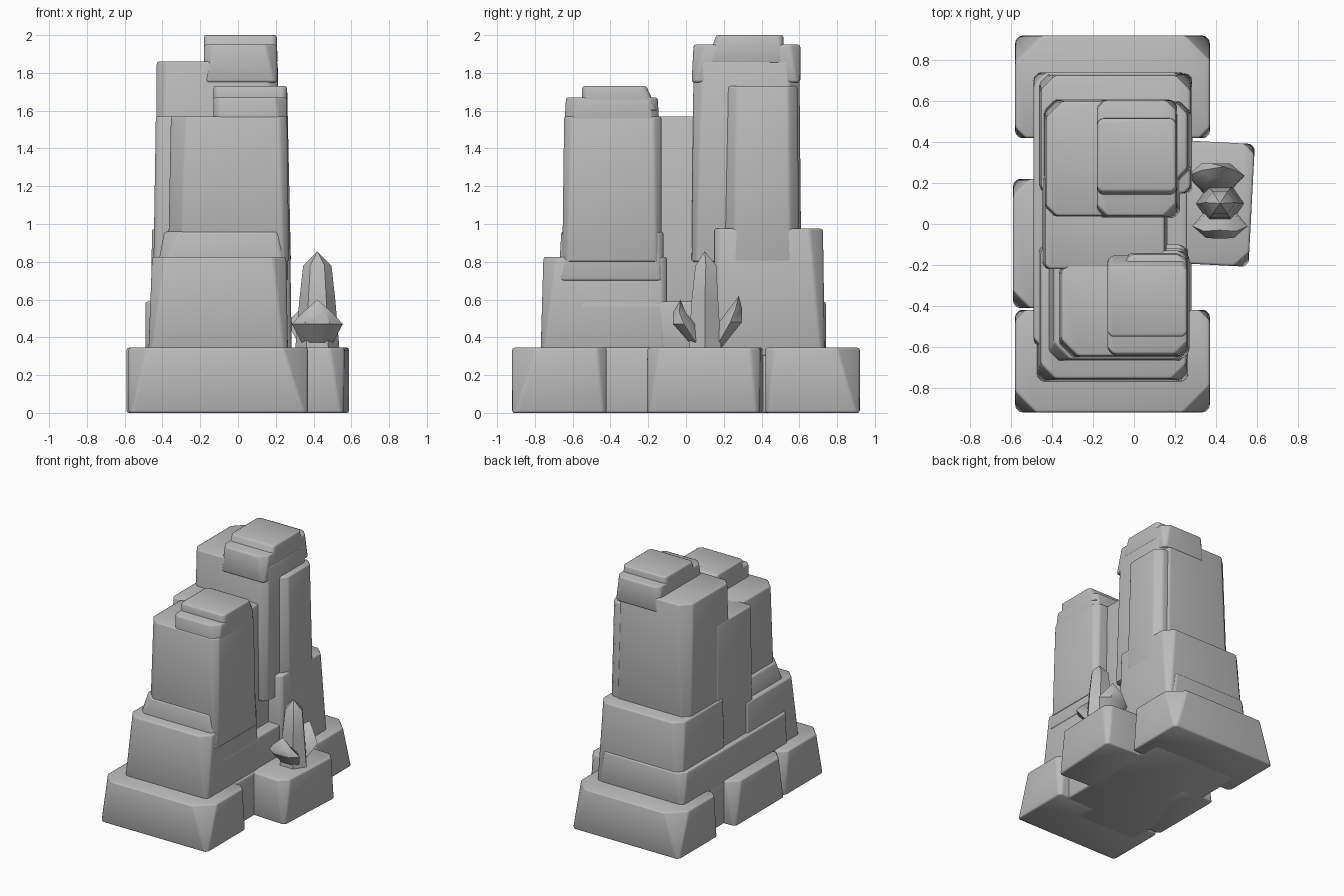
import bpy, bmesh, math
from mathutils import Vector

if "Cube" in bpy.data.objects:
    bpy.data.objects.remove(bpy.data.objects["Cube"])

stone = bpy.data.materials.new("stone grey")
stone.diffuse_color = (0.5, 0.5, 0.5, 1)
stone.use_nodes = True
stone.node_tree.nodes["Principled BSDF"].inputs["Base Color"].default_value = stone.diffuse_color


def finish(name, bm, bevel, angle):
    bmesh.ops.recalc_face_normals(bm, faces=bm.faces)
    if bevel:
        bmesh.ops.bevel(bm, geom=bm.edges[:], offset=bevel, segments=2, profile=0.5,
                        affect='EDGES', clamp_overlap=True)
    me = bpy.data.meshes.new(name)
    bm.to_mesh(me)
    bm.free()
    me.materials.append(stone)
    ob = bpy.data.objects.new(name, me)
    bpy.context.collection.objects.link(ob)
    bpy.ops.object.select_all(action='DESELECT')
    ob.select_set(True)
    bpy.context.view_layer.objects.active = ob
    bpy.ops.object.shade_smooth_by_angle(angle=math.radians(angle))
    return ob


def outline(x0, x1, y0, y1, c):
    # rectangle with cut corners: front left, front right, back right, back left
    a, b, d, e = c
    return [(x0, y0 + a), (x0 + a, y0), (x1 - b, y0), (x1, y0 + b),
            (x1, y1 - d), (x1 - d, y1), (x0 + e, y1), (x0, y1 - e)]


def block(name, x, y, z, low=(.03,) * 4, top=(.05,) * 4, inset=(0, 0, 0, 0), bevel=0.012):
    # stone block; inset narrows the top on the left, right, front, back
    bm = bmesh.new()
    l, r, f, k = inset
    lower = [bm.verts.new((*p, z[0])) for p in outline(*x, *y, low)]
    upper = [bm.verts.new((*p, z[1])) for p in
             outline(x[0] + l, x[1] - r, y[0] + f, y[1] - k, top)]
    bm.faces.new(lower[::-1])
    bm.faces.new(upper)
    for i in range(8):
        j = (i + 1) % 8
        bm.faces.new((lower[i], lower[j], upper[j], upper[i]))
    return finish(name, bm, bevel, 45)


def crystal(name, path, radii, squash):
    # six-sided crystal lofted along a path, pointed at the tip
    bm = bmesh.new()
    rings = []
    for p, r in zip(path, radii):
        rings.append([bm.verts.new((p[0] + r * math.cos(i * math.pi / 3),
                                    p[1] + r * squash * math.sin(i * math.pi / 3), p[2]))
                      for i in range(6)])
    tip = bm.verts.new(path[-1])
    for a, b in zip(rings, rings[1:]):
        for i in range(6):
            j = (i + 1) % 6
            bm.faces.new((a[i], a[j], b[j], b[i]))
    for i in range(6):
        bm.faces.new((rings[-1][i], rings[-1][(i + 1) % 6], tip))
    bm.faces.new(rings[0][::-1])
    finish(name, bm, 0, 40)


# base stones
S = (.02,) * 4
block("front_base", (-.58, .37), (-.92, -.42), (0, .345), S, (.1, .13, .05, .05))
block("back_base", (-.58, .37), (.42, .92), (0, .345), S, (.05, .05, .12, .13))
block("left_base", (-.59, -.3), (-.41, .22), (0, .345), S, (.08, .03, .03, .08))
block("base_core", (-.49, .28), (-.6, .6), (0, .345), S, S)

# right base stone, slightly turned
right = block("right_base", (-.19, .18), (-.3, .3), (0, .345), S, (.04, .07, .05, .05))
right.location = (.395, .1, 0)
right.rotation_euler.z = math.radians(-3)

# stepped tiers around the pillars
block("core_tier", (-.49, .26), (-.6, .74), (.3, .59), S, (.04, .04, .06, .06))
block("front_tier", (-.475, .265), (-.77, -.1), (.3, .825), S, (.07, .07, .03, .03),
      (.02, .01, .015, 0))
block("front_collar", (-.44, .265), (-.675, -.12), (.7, .96), S, (.08, .06, .03, .03),
      (.05, .005, .015, 0))
block("back_tier", (-.465, .285), (.15, .735), (.3, .975), S, (.03, .03, .07, .07),
      (.01, .01, 0, .01))

# wall joining the pillars
block("middle_wall", (-.455, .17), (-.22, .25), (.3, 1.57), S, S, (.02, .02, 0, 0))

# front pillar and its stepped top
block("front_pillar", (-.37, .27), (-.655, -.13), (.8, 1.57), (.07, .03, .03, .1),
      (.08, .04, .04, .1), (.015, .01, .01, .0))
block("front_shoulder", (-.13, .26), (-.645, -.14), (1.5, 1.67), (.03, .04, .04, .1),
      (.03, .06, .04, .12), (0, 0, .01, .01))
block("front_cap", (-.13, .26), (-.55, -.15), (1.6, 1.73), S, S, (0, 0, 0, .06))

# back pillar and its stepped top
block("back_pillar", (-.44, .225), (.03, .61), (.8, 1.86), (.03, .03, .05, .05),
      (.05, .05, .06, .08), (.01, .015, .01, .01))
block("back_bulge", (.1, .28), (.2, .6), (.8, 1.73), (.02, .06, .05, .02),
      (.02, .05, .05, .02), (0, .02, .02, .01))
block("back_shoulder", (-.18, .21), (.03, .605), (1.75, 1.95), S, (.05, .06, .05, .04),
      (0, .005, .01, 0))
block("back_cap", (-.18, .21), (.11, .52), (1.85, 2.0), S, S, (0, .005, .05, .005))

# crystal cluster on the right stone
crystal("tall_crystal", [(.42, .1, .3), (.42, .1, .6), (.42, .105, .78), (.42, .1, .855)],
        (.12, .095, .075), .85)
crystal("front_crystal", [(.42, .08, .33), (.42, -.01, .47), (.42, -.035, .53), (.42, -.03, .6)],
        (.06, .135, .08), .5)
crystal("back_crystal", [(.4, .15, .33), (.4, .235, .48), (.41, .262, .55), (.44, .28, .62)],
        (.06, .14, .08), .5)
